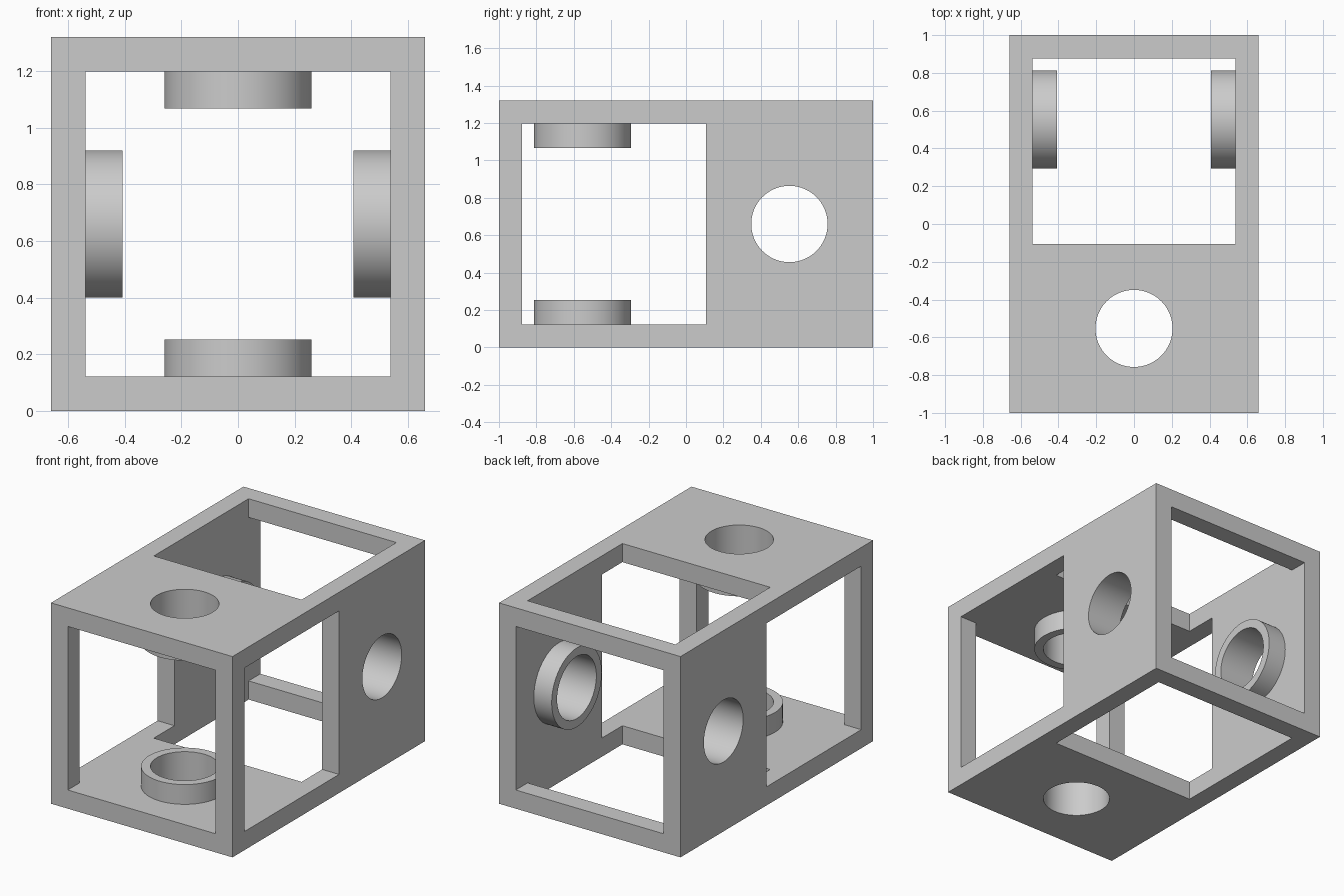
import bpy
import math
from mathutils import Vector

if "Cube" in bpy.data.objects:
    bpy.data.objects.remove(bpy.data.objects["Cube"], do_unlink=True)

HALF, WALL = 0.66, 0.1225       # half width of the frame, wall thickness
INNER = HALF - WALL             # half width of the opening
MID = HALF                      # height of the centre line
WIN_EDGE = 0.107                # window edge next to the solid panel
HOLE_Y, HOLE_R = 0.553, 0.204
RING_R, RING_H = 0.26, 0.13

grey = bpy.data.materials.new("plain grey")
grey.use_nodes = True
colour = (0.6, 0.6, 0.6, 1)
grey.diffuse_color = colour
grey.node_tree.nodes["Principled BSDF"].inputs["Base Color"].default_value = colour


def box(name, low, high):
    low, high = Vector(low), Vector(high)
    bpy.ops.mesh.primitive_cube_add(size=1, location=(low + high) / 2)
    ob = bpy.context.object
    ob.name = name
    ob.scale = high - low
    bpy.ops.object.transform_apply(location=True, scale=True)
    ob.data.materials.append(grey)
    return ob


def tube(name, radius, depth, location, along_x):
    turn = (0, math.pi / 2, 0) if along_x else (0, 0, 0)
    bpy.ops.mesh.primitive_cylinder_add(vertices=96, radius=radius, depth=depth,
                                        location=location, rotation=turn)
    ob = bpy.context.object
    ob.name = name
    ob.data.materials.append(grey)
    return ob


def combine(target, other, operation):
    other.hide_render = True
    mod = target.modifiers.new(operation.lower(), 'BOOLEAN')
    mod.operation = operation
    mod.solver = 'EXACT'
    mod.object = other
    bpy.context.view_layer.objects.active = target
    bpy.ops.object.modifier_apply(modifier=mod.name)
    bpy.data.objects.remove(other, do_unlink=True)


# Outer block, hollowed from front to back
frame = box("frame", (-HALF, -1, 0), (HALF, 1, 2 * HALF))
low, high = MID - INNER, MID + INNER
combine(frame, box("tunnel", (-INNER, -2, low), (INNER, 2, high)), 'DIFFERENCE')

# Side windows towards the front, top and bottom windows towards the back
combine(frame, box("side_window", (-2, WALL - 1, low), (2, WIN_EDGE, high)), 'DIFFERENCE')
combine(frame, box("top_window", (-INNER, -WIN_EDGE, -1), (INNER, 1 - WALL, 3)), 'DIFFERENCE')

# Collars on the inner walls, sunk slightly into them, then the bores
sink = 0.05
offset = INNER - RING_H / 2 + sink / 2
for along_x in (True, False):
    y = HOLE_Y if along_x else -HOLE_Y
    for side in (-1, 1):
        place = (side * offset, y, MID) if along_x else (0, y, MID + side * offset)
        combine(frame, tube("collar", RING_R, RING_H + sink, place, along_x), 'UNION')
    combine(frame, tube("bore", HOLE_R, 4, (0, y, MID), along_x), 'DIFFERENCE')

bpy.ops.object.select_all(action='DESELECT')
frame.select_set(True)
bpy.context.view_layer.objects.active = frame
bpy.ops.object.shade_smooth_by_angle(angle=math.radians(30))
